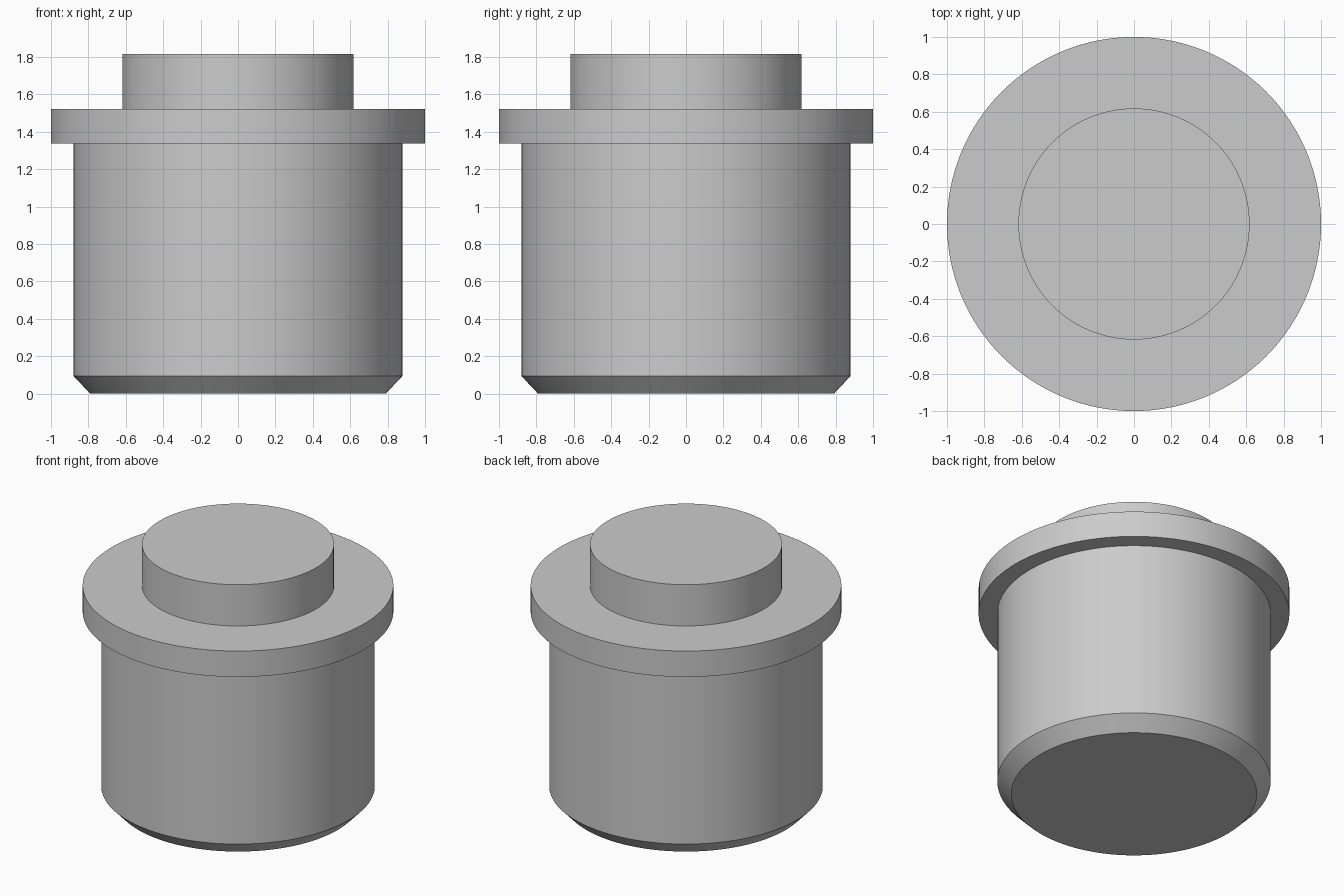
import bpy
import bmesh
from math import cos, sin, tau, radians

SEGMENTS = 128

cube = bpy.data.objects.get("Cube")
if cube:
    bpy.data.objects.remove(cube, do_unlink=True)

# One plain grey for the whole model
grey = bpy.data.materials.new("plain grey")
grey.use_nodes = True
colour = (0.6, 0.6, 0.6, 1.0)
grey.diffuse_color = colour
grey.node_tree.nodes["Principled BSDF"].inputs["Base Color"].default_value = colour


def turned_part(name, profile, cap_bottom=False, cap_top=False):
    """Turn a (radius, height) profile around z, capping the chosen ends."""
    bm = bmesh.new()
    rings = []
    for radius, height in profile:
        rings.append([bm.verts.new((radius * cos(tau * i / SEGMENTS),
                                    radius * sin(tau * i / SEGMENTS), height))
                      for i in range(SEGMENTS)])
    for low, high in zip(rings, rings[1:]):
        for i in range(SEGMENTS):
            j = (i + 1) % SEGMENTS
            bm.faces.new((low[i], low[j], high[j], high[i]))
    if cap_bottom:
        bm.faces.new(rings[0][::-1])
    if cap_top:
        bm.faces.new(rings[-1])
    mesh = bpy.data.meshes.new(name)
    bm.to_mesh(mesh)
    bm.free()
    mesh.materials.append(grey)
    part = bpy.data.objects.new(name, mesh)
    bpy.context.collection.objects.link(part)
    bpy.ops.object.select_all(action='DESELECT')
    part.select_set(True)
    bpy.context.view_layer.objects.active = part
    bpy.ops.object.shade_smooth_by_angle(angle=radians(30))
    return part


BODY_R, FLANGE_R, NECK_R = 0.88, 1.0, 0.618
FLANGE_LOW, FLANGE_TOP, NECK_TOP = 1.338, 1.522, 1.815

# Main barrel with a chamfered foot, open where it meets the flange
turned_part("body", [(0.79, 0), (BODY_R, 0.095), (BODY_R, FLANGE_LOW)],
            cap_bottom=True)

# Wide collar, its rings meeting the barrel and the neck
turned_part("flange", [(BODY_R, FLANGE_LOW), (FLANGE_R, FLANGE_LOW),
                       (FLANGE_R, FLANGE_TOP), (NECK_R, FLANGE_TOP)])

# Narrow flat-topped boss
turned_part("neck", [(NECK_R, FLANGE_TOP), (NECK_R, NECK_TOP)], cap_top=True)
